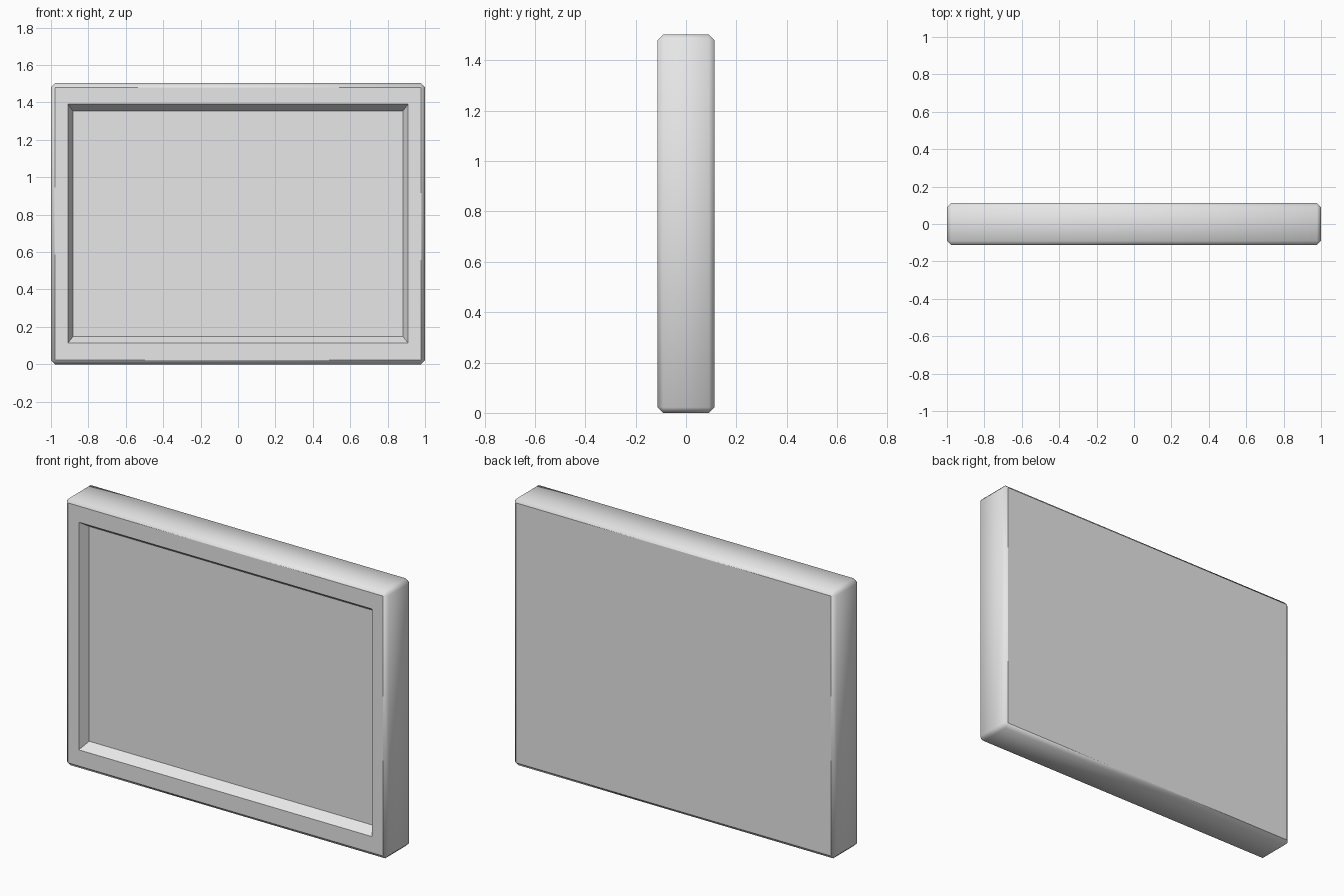
import bpy, bmesh
from mathutils import Vector

WIDTH, DEPTH, HEIGHT = 2.0, 0.225, 1.503
CHAMFER = 0.022
MID = HEIGHT / 2

cube = bpy.data.objects.get("Cube")
if cube:
    bpy.data.objects.remove(cube, do_unlink=True)

# One plain grey for the whole panel
grey = bpy.data.materials.new("plain grey")
grey.use_nodes = True
grey.diffuse_color = (0.8, 0.8, 0.8, 1)
grey.node_tree.nodes["Principled BSDF"].inputs["Base Color"].default_value = (0.8, 0.8, 0.8, 1)


def inset_to(bm, face, half_x, half_z, y):
    """Inset a front face and place its corners on a centred rectangle."""
    bmesh.ops.inset_individual(bm, faces=[face], thickness=0.01)
    for v in face.verts:
        v.co = Vector((half_x if v.co.x > 0 else -half_x, y,
                       MID + (half_z if v.co.z > MID else -half_z)))


# Chamfered slab
bm = bmesh.new()
bmesh.ops.create_cube(bm, size=1)
for v in bm.verts:
    v.co = Vector((v.co.x * WIDTH, v.co.y * DEPTH, v.co.z * HEIGHT + MID))
bmesh.ops.bevel(bm, geom=bm.edges[:], offset=CHAMFER, segments=1,
                affect='EDGES', profile=0.5)
bm.normal_update()

# Rounded shading around the rim, crisp borders on the flat front and back
for f in bm.faces:
    f.smooth = True
for f in bm.faces:
    if abs(f.normal.y) > 0.99:
        for e in f.edges:
            e.smooth = False

# Sunken screen: frame border, then sloping walls down to the floor
screen = min(bm.faces, key=lambda f: f.normal.y)
front = -DEPTH / 2
for half_x, half_z, y in ((0.91, 0.639, front), (0.882, 0.603, front + 0.052)):
    inset_to(bm, screen, half_x, half_z, y)
    for e in screen.edges:
        e.smooth = False

# Crisp mitres between the sloping walls
for v in screen.verts:
    for e in v.link_edges:
        e.smooth = False

bm.normal_update()
mesh = bpy.data.meshes.new("framed_panel")
bm.to_mesh(mesh)
bm.free()
mesh.materials.append(grey)
panel = bpy.data.objects.new("framed_panel", mesh)
bpy.context.collection.objects.link(panel)
